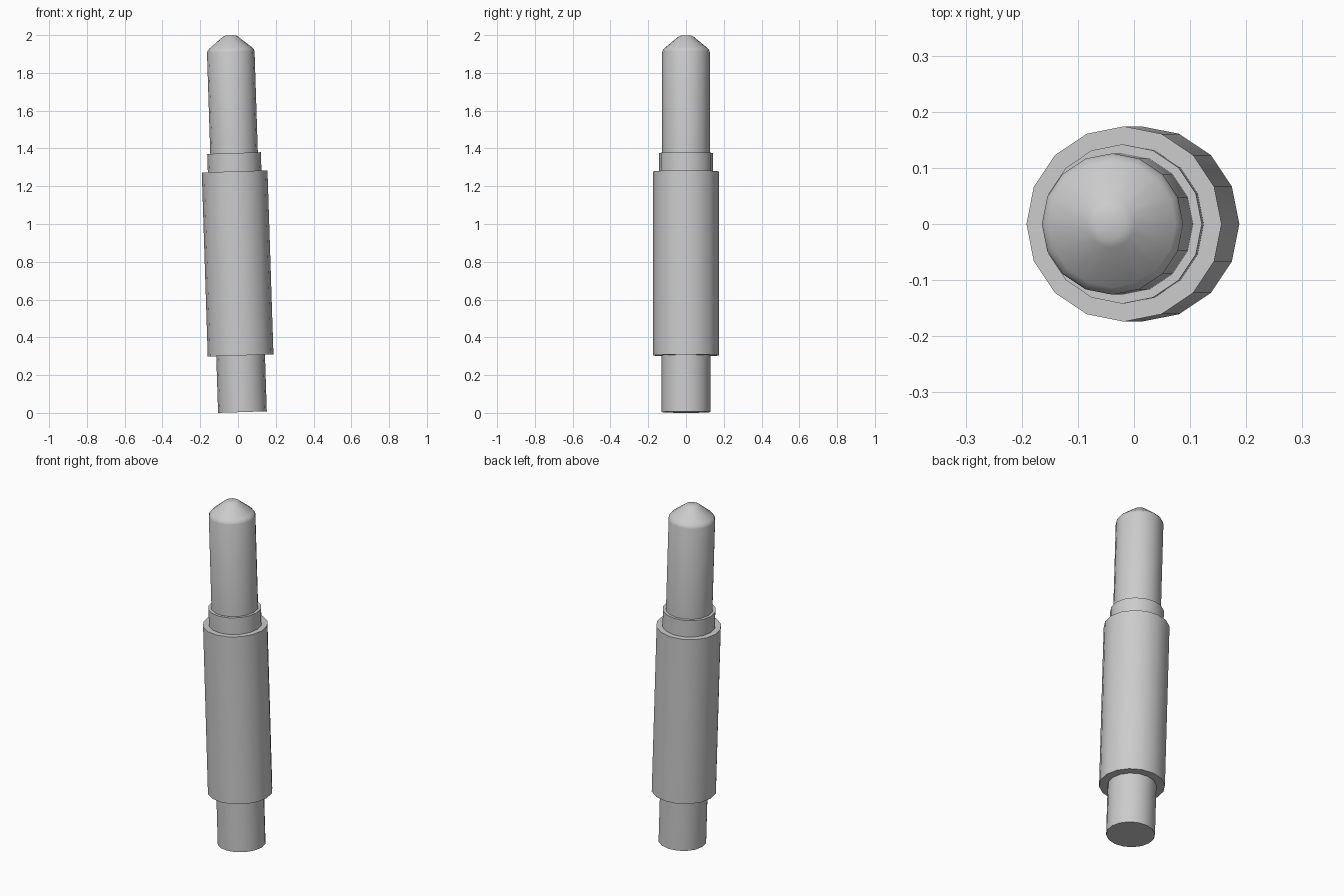
import bpy, bmesh, math
from mathutils import Matrix

if "Cube" in bpy.data.objects:
    bpy.data.objects.remove(bpy.data.objects["Cube"])

SIDES = 16
# the whole pin leans slightly towards -x
LEAN = Matrix.Translation((0.0235, 0, 0.0042)) @ Matrix.Rotation(-0.0324, 4, 'Y')


def lathe(name, profile):
    """Closed turned part from (radius, height) points, bottom to top."""
    bm = bmesh.new()
    rings = [[bm.verts.new((r * math.cos(i * math.tau / SIDES),
                            r * math.sin(i * math.tau / SIDES), z))
              for i in range(SIDES)] for r, z in profile]
    for a, b in zip(rings, rings[1:]):
        for i in range(SIDES):
            j = (i + 1) % SIDES
            bm.faces.new((a[i], a[j], b[j], b[i]))
    bm.faces.new(rings[0][::-1])
    bm.faces.new(rings[-1])
    bm.transform(LEAN)
    mesh = bpy.data.meshes.new(name)
    bm.to_mesh(mesh)
    bm.free()
    ob = bpy.data.objects.new(name, mesh)
    bpy.context.collection.objects.link(ob)
    bpy.ops.object.select_all(action='DESELECT')
    ob.select_set(True)
    bpy.context.view_layer.objects.active = ob
    bpy.ops.object.shade_smooth_by_angle(angle=math.radians(35))
    return ob


# stepped barrel: tail, thick body and collar; its rim meets the plunger
lathe("barrel", [(0.129, 0), (0.129, 0.30), (0.174, 0.30), (0.174, 1.275),
                 (0.142, 1.275), (0.142, 1.372), (0.126, 1.372)])

# plunger with softened shoulder and blunt conical tip
lathe("plunger", [(0.126, 1.372), (0.126, 1.907), (0.122, 1.919),
                  (0.113, 1.929), (0.042, 1.987), (0.027, 1.995)])
